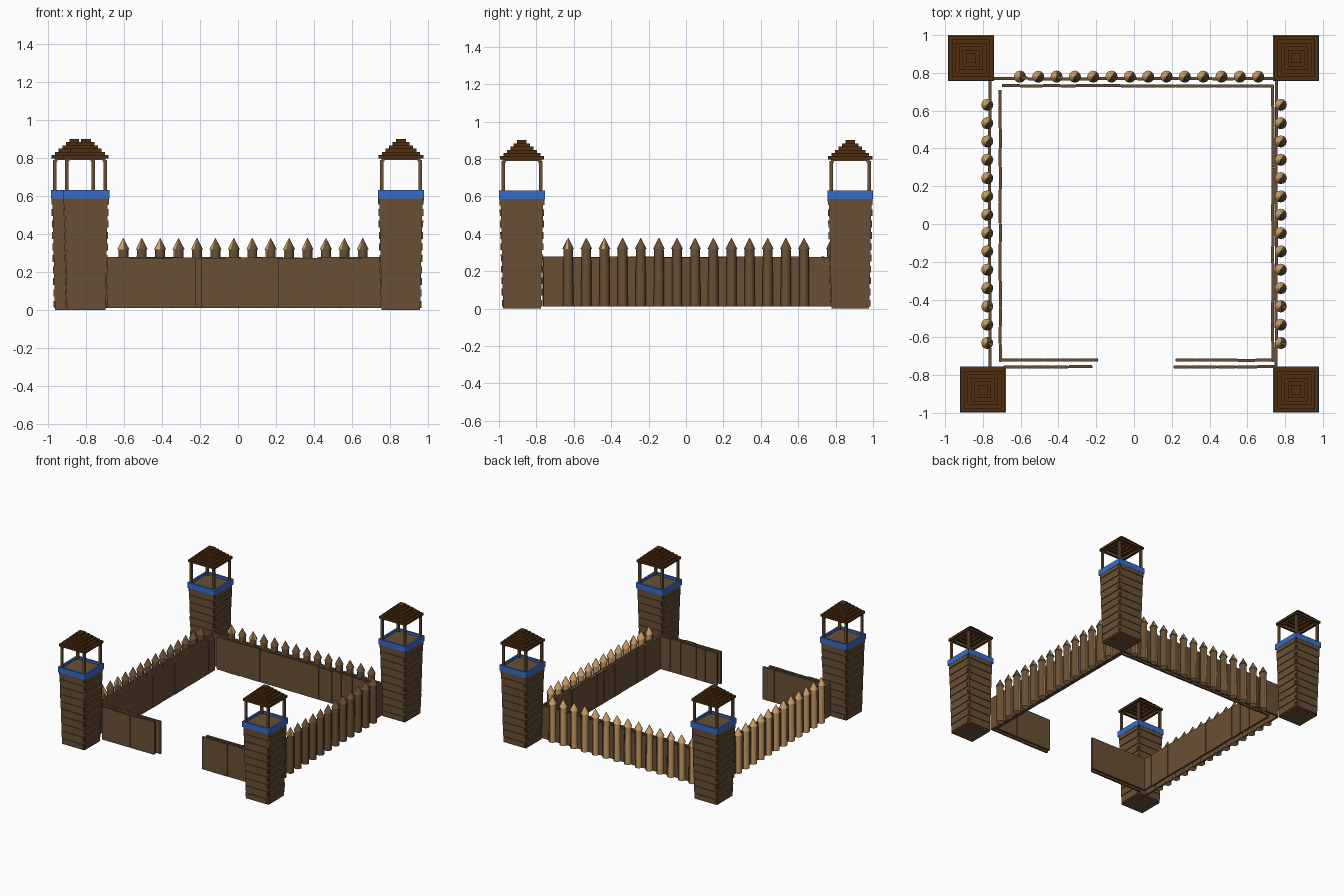
import bpy, bmesh, math, random
from mathutils import Matrix, Vector

if "Cube" in bpy.data.objects:
    bpy.data.objects.remove(bpy.data.objects["Cube"])

random.seed(4)


def material(name, rgb):
    m = bpy.data.materials.new(name)
    m.diffuse_color = (*rgb, 1)
    m.use_nodes = True
    m.node_tree.nodes["Principled BSDF"].inputs["Base Color"].default_value = m.diffuse_color
    return m


WOOD = material("brown wood", (0.140, 0.080, 0.036))
DARK = material("dark roof wood", (0.080, 0.028, 0.005))
BLUE = material("blue band", (0.035, 0.155, 0.60))
TAN = material("cut tan wood", (0.62, 0.36, 0.14))


def finish(bm, name, *mats):
    bmesh.ops.recalc_face_normals(bm, faces=bm.faces)
    me = bpy.data.meshes.new(name)
    bm.to_mesh(me)
    bm.free()
    for m in mats:
        me.materials.append(m)
    ob = bpy.data.objects.new(name, me)
    bpy.context.collection.objects.link(ob)
    return ob


def box(bm, c, s, rot=None):
    m = Matrix.Translation(c) @ (rot or Matrix()) @ Matrix.Diagonal((*s, 1))
    bmesh.ops.create_cube(bm, size=1, matrix=m)


def frustum(bm, x, y, z0, z1, h0, h1):
    # square tapered block with half widths h0 (bottom) and h1 (top)
    r = math.sqrt(2)
    bmesh.ops.create_cone(
        bm, cap_ends=True, segments=4, radius1=h0 * r, radius2=h1 * r, depth=z1 - z0,
        matrix=Matrix.Translation((x, y, (z0 + z1) / 2)) @ Matrix.Rotation(math.pi / 4, 4, 'Z'))


def frame(bm, x, y, z0, z1, ho, hi):
    # square ring made of four boards
    t, zc, h = ho - hi, (z0 + z1) / 2, z1 - z0
    for s in (-1, 1):
        box(bm, (x + s * (ho - t / 2), y, zc), (t, 2 * ho, h))
        box(bm, (x, y + s * (ho - t / 2), zc), (2 * hi, t, h))


def tower(name, x, y):
    # tapered body with horizontal slats on every side
    bm = bmesh.new()
    frustum(bm, x, y, 0.0, 0.612, 0.101, 0.115)
    tilt = math.atan(0.014 / 0.6)
    for i in range(10):
        z = 0.028 + i * 0.0605
        h = 0.101 + 0.014 * z / 0.61
        for k in range(4):
            turn = Matrix.Rotation(k * math.pi / 2, 4, 'Z')
            c = Vector((x, y, z)) + turn @ Vector((0, -h - 0.001, 0))
            w = 2 * h - 0.016 + random.uniform(-0.008, 0.008)
            box(bm, c, (w, 0.010, 0.036), turn @ Matrix.Rotation(tilt, 4, 'X'))
    finish(bm, name + "_body", WOOD)

    # coloured parapet band
    bm = bmesh.new()
    frame(bm, x, y, 0.585, 0.63, 0.122, 0.108)
    finish(bm, name + "_band", BLUE)

    # corner posts leaning in at the top, joined by beams
    bm = bmesh.new()
    for sx in (-1, 1):
        for sy in (-1, 1):
            box(bm, (x + sx * 0.101, y + sy * 0.101, 0.695), (0.018, 0.018, 0.19))
            box(bm, (x + sx * 0.095, y + sy * 0.095, 0.794), (0.017, 0.017, 0.026))
    frame(bm, x, y, 0.788, 0.804, 0.101, 0.087)
    finish(bm, name + "_posts", WOOD)

    # stepped roof, hollow underneath
    bm = bmesh.new()
    steps = 6
    for i in range(steps):
        ho = 0.118 - i * 0.0185
        z = 0.796 + i * 0.0172
        if i < steps - 1:
            frame(bm, x, y, z, z + 0.0185, ho, ho - 0.024)
        else:
            box(bm, (x, y, z + 0.009), (2 * ho, 2 * ho, 0.018))
    finish(bm, name + "_roof", DARK)


tower("back_left_tower", -0.863, 0.878)
tower("back_right_tower", 0.858, 0.878)
tower("front_right_tower", 0.858, -0.877)
tower("front_left_tower", -0.80, -0.877)


def plank_wall(name, axis, fixed, a, b):
    # row of upright planks with slightly uneven depth and height
    bm = bmesh.new()
    n = max(2, round((b - a) / 0.105))
    cuts = [a] + [a + (b - a) * (i + random.uniform(-0.2, 0.2)) / n for i in range(1, n)] + [b]
    for p, q in zip(cuts, cuts[1:]):
        d = fixed + random.uniform(-0.002, 0.002)
        top = 0.276 + random.uniform(-0.004, 0.002)
        m, w, zc, h = (p + q) / 2, q - p - 0.003, (top + 0.01) / 2, top - 0.01
        if axis == 'x':
            box(bm, (m, d, zc), (w, 0.016, h))
        else:
            box(bm, (d, m, zc), (0.016, w, h))
    # thin backing closes the seams between planks
    L = b - a
    if axis == 'x':
        box(bm, ((a + b) / 2, fixed, 0.142), (L, 0.010, 0.255))
    else:
        box(bm, (fixed, (a + b) / 2, 0.142), (0.010, L, 0.255))
    finish(bm, name, WOOD)


plank_wall("back_outer_wall", 'x', 0.770, -0.76, 0.76)
plank_wall("back_inner_wall", 'x', 0.731, -0.70, 0.74)
plank_wall("left_outer_wall", 'y', -0.764, -0.76, 0.76)
plank_wall("left_inner_wall", 'y', -0.708, -0.73, 0.71)
plank_wall("right_outer_wall", 'y', 0.753, -0.76, 0.77)
plank_wall("right_inner_wall", 'y', 0.734, -0.73, 0.73)
plank_wall("front_left_outer_wall", 'x', -0.757, -0.69, -0.22)
plank_wall("front_left_inner_wall", 'x', -0.721, -0.70, -0.19)
plank_wall("front_right_outer_wall", 'x', -0.757, 0.21, 0.76)
plank_wall("front_right_inner_wall", 'x', -0.721, 0.22, 0.74)


def palisade(name, points):
    # round logs with sharpened tan tips
    bm = bmesh.new()
    for x, y in points:
        bmesh.ops.create_cone(bm, cap_ends=True, segments=12, radius1=0.028, radius2=0.026,
                              depth=0.31, matrix=Matrix.Translation((x, y, 0.165)))
        n = len(bm.faces)
        bmesh.ops.create_cone(bm, cap_ends=True, segments=12, radius1=0.032, radius2=0.001,
                              depth=0.06, matrix=Matrix.Translation((x, y, 0.348)))
        bm.faces.ensure_lookup_table()
        for f in bm.faces[n:]:
            f.material_index = 1
    ob = finish(bm, name, WOOD, TAN)
    bpy.context.view_layer.objects.active = ob
    ob.select_set(True)
    bpy.ops.object.shade_smooth_by_angle(angle=math.radians(40))
    ob.select_set(False)


row = [-0.63 + i * 0.097 for i in range(14)]
palisade("back_palisade", [(t + 0.026, 0.780) for t in row])
palisade("left_palisade", [(-0.777, t) for t in row])
palisade("right_palisade", [(0.777, t) for t in row])
